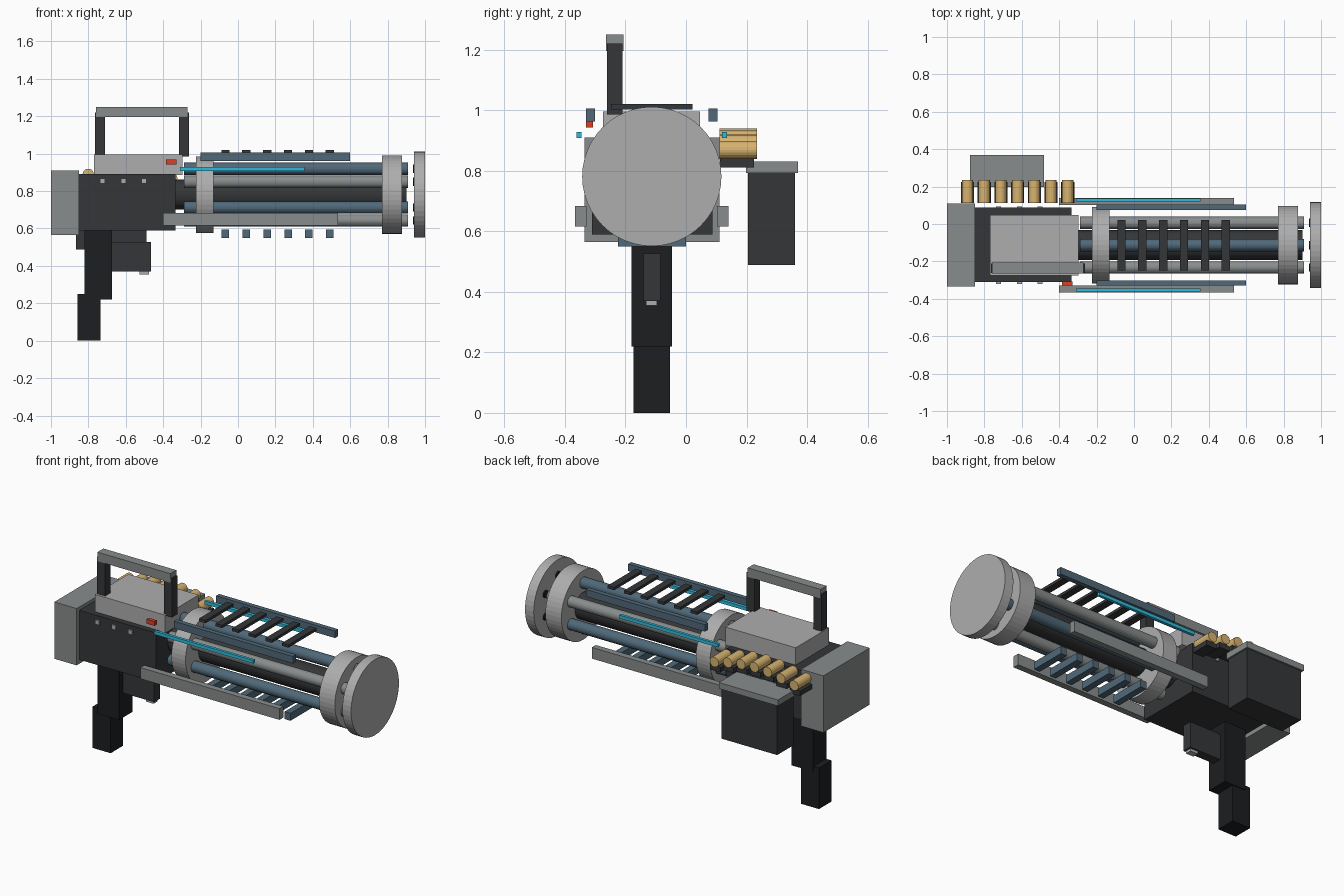
import bpy, math

if "Cube" in bpy.data.objects:
    bpy.data.objects.remove(bpy.data.objects["Cube"])

CY, CZ = -0.113, 0.781  # barrel axis


def mat(name, r, g, b):
    m = bpy.data.materials.new(name)
    m.diffuse_color = (r, g, b, 1)
    m.use_nodes = True
    m.node_tree.nodes["Principled BSDF"].inputs["Base Color"].default_value = m.diffuse_color
    return m


DARK = mat("dark", 0.035, 0.037, 0.04)
BLACK = mat("black", 0.012, 0.013, 0.015)
LIGHT = mat("light_grey", 0.42, 0.42, 0.42)
GREY = mat("mid_grey", 0.25, 0.265, 0.265)
STEEL = mat("blue_steel", 0.08, 0.14, 0.19)
CYAN = mat("cyan", 0.03, 0.5, 0.72)
RED = mat("red", 0.7, 0.05, 0.02)
BRASS = mat("brass", 0.68, 0.45, 0.16)


def box(name, x, y, z, m):
    """Box from (min, max) pairs."""
    bpy.ops.mesh.primitive_cube_add(size=1, location=[sum(p) / 2 for p in (x, y, z)])
    o = bpy.context.object
    o.name = name
    o.scale = [p[1] - p[0] for p in (x, y, z)]
    bpy.ops.object.transform_apply(location=False, rotation=False, scale=True)
    o.data.materials.append(m)
    return o


def rod(name, x, y, z, r, m, sides=24):
    """Cylinder along x."""
    bpy.ops.mesh.primitive_cylinder_add(vertices=sides, radius=r, depth=x[1] - x[0],
        location=(sum(x) / 2, y, z), rotation=(0, math.pi / 2, 0))
    o = bpy.context.object
    o.name = name
    o.data.materials.append(m)
    return o


def pair(name, x, y, z, m):
    """Box plus its mirror image across the barrel axis."""
    box(name + "_front", x, y, z, m)
    box(name + "_back", x, (2 * CY - y[1], 2 * CY - y[0]), z, m)


# receiver, stock block and top cover
box("receiver", (-0.85, -0.335), (-0.31, 0.088), (0.59, 0.89), DARK)
box("rear_block", (-1, -0.85), (-0.335, 0.11), (0.565, 0.91), GREY)
box("top_cover", (-0.77, -0.297), (-0.275, 0.047), (0.885, 0.995), LIGHT)
for i in range(3):
    x = -0.724 + 0.111 * i
    pair(f"rivet_{i}", (x - 0.013, x + 0.013), (-0.32, -0.30), (0.84, 0.866), LIGHT)
box("red_button", (-0.385, -0.33), (-0.33, -0.308), (0.942, 0.968), RED)

# carry handle
box("handle_bar", (-0.76, -0.27), (-0.264, -0.207), (1.195, 1.25), GREY)
for i, x in enumerate((-0.737, -0.288)):
    box(f"handle_post_{i}", (x - 0.027, x + 0.027), (-0.261, -0.21), (0.985, 1.22), DARK)

# grip and trigger
box("grip_upper", (-0.82, -0.675), (-0.18, -0.047), (0.22, 0.6), BLACK)
box("grip_lower", (-0.857, -0.735), (-0.173, -0.053), (0, 0.25), BLACK)
box("trigger_housing", (-0.676, -0.465), (-0.141, -0.085), (0.37, 0.527), DARK)
box("trigger", (-0.527, -0.475), (-0.132, -0.095), (0.354, 0.376), LIGHT)

# rotary barrels and plates
rod("core", (-0.345, 0.9), CY, CZ, 0.08, DARK, 32)
for i in range(6):
    a = math.radians(90 + 60 * i)
    y, z = CY + 0.138 * math.cos(a), CZ + 0.138 * math.sin(a)
    rod(f"barrel_{i}", (-0.29, 0.91), y, z, 0.033, GREY if i % 2 else STEEL)
    rod(f"muzzle_{i}", (0.935, 0.95), y, z, 0.022, BLACK)
rod("rear_plate", (-0.225, -0.13), CY, CZ, 0.205, LIGHT, 48)
rod("front_plate", (0.77, 0.877), CY, CZ, 0.21, LIGHT, 48)
rod("end_disc", (0.942, 1.0), CY, CZ, 0.23, LIGHT, 48)

# side rails, light strips and cooling slats
pair("upper_rail", (-0.2, 0.6), (-0.33, -0.301), (0.962, 1.005), STEEL)
pair("lower_rail", (-0.4, 0.535), (-0.366, -0.328), (0.616, 0.684), GREY)
pair("glow_strip", (-0.31, 0.355), (-0.362, -0.345), (0.908, 0.928), CYAN)
for i in range(6):
    x = -0.067 + 0.1115 * i
    box(f"top_slat_{i}", (x - 0.022, x + 0.022), (-0.248, 0.021), (1.003, 1.02), DARK)
    box(f"bottom_slat_{i}", (x - 0.02, x + 0.02), (-0.225, 0), (0.55, 0.595), STEEL)

# ammunition box and arched belt
box("ammo_box", (-0.865, -0.49), (0.204, 0.36), (0.488, 0.795), DARK)
box("ammo_lid", (-0.877, -0.48), (0.198, 0.37), (0.793, 0.83), GREY)
for i in range(7):
    x = -0.89 + 0.0893 * i
    z = 0.869 + 0.04 * math.sin(math.pi * i / 6)
    bpy.ops.mesh.primitive_cylinder_add(vertices=20, radius=0.03, depth=0.124,
        location=(x, 0.173, z), rotation=(math.pi / 2, 0, 0))
    o = bpy.context.object
    o.name = f"cartridge_{i}"
    o.data.materials.append(BRASS)
    box(f"belt_link_{i}", (x - 0.035, x + 0.035), (0.112, 0.225), (z - 0.058, z - 0.028), DARK)
